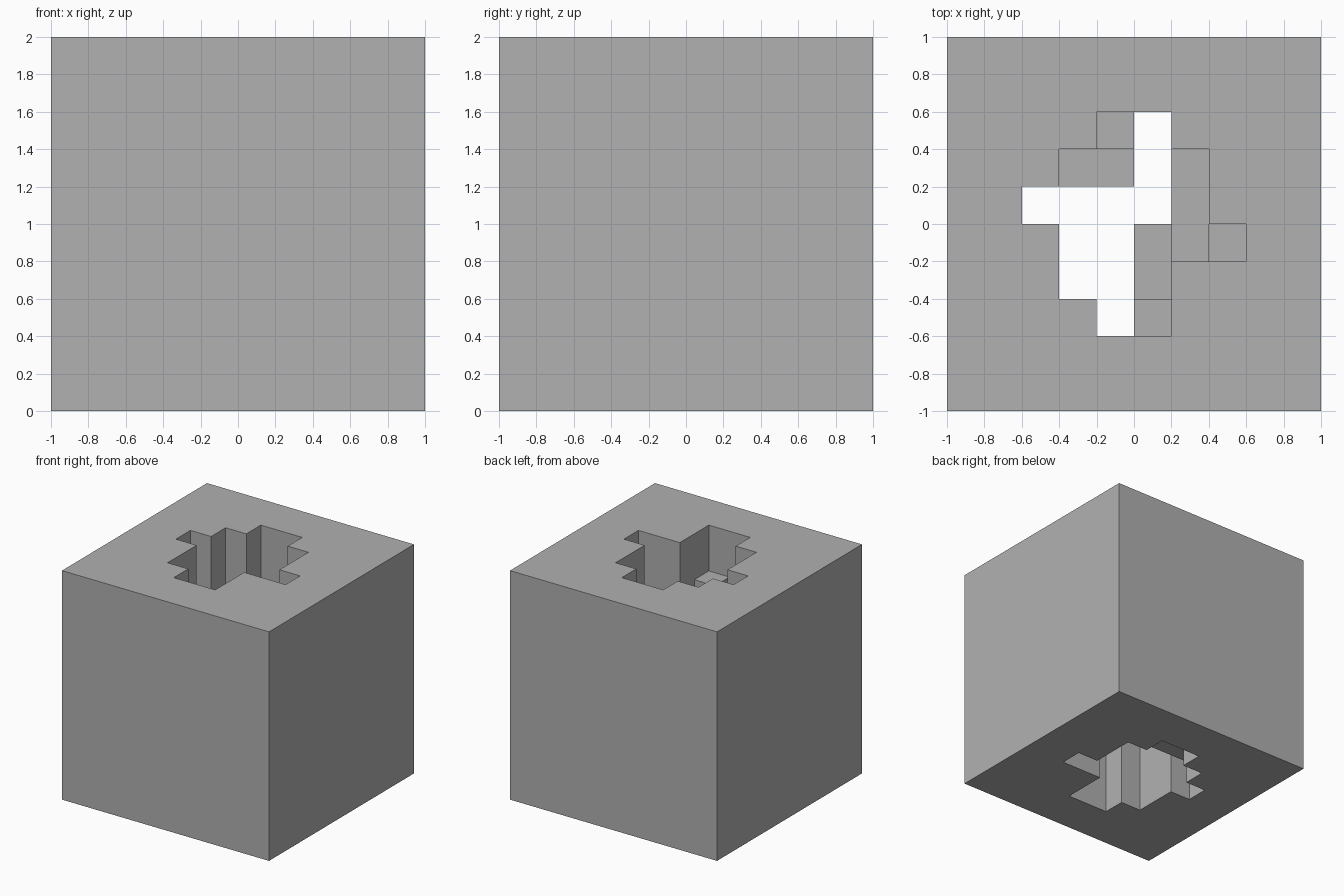
import bpy, bmesh, math
from mathutils import Vector

if "Cube" in bpy.data.objects:
    bpy.data.objects.remove(bpy.data.objects["Cube"])

N, S = 10, 0.2          # ten cells of 0.2 along each side

# Shaft outline shared by both ends: row -> (first column, last column)
SHAFT = {7: (4, 5), 6: (3, 6), 5: (2, 6), 4: (3, 7), 3: (3, 5), 2: (4, 5)}

# Ledges inside the shaft: columns, rows, bottom layer, top layer (exclusive)
LEDGES = [
    ((4, 4), (7, 7), 2, 7),
    ((3, 4), (6, 6), 1, 6),
    ((6, 6), (4, 6), 2, 7),
    ((7, 7), (4, 4), 2, 6),
    ((5, 5), (3, 4), 2, 6),
    ((5, 5), (2, 2), 3, 8),
]


def solid(i, j, k):
    if not all(0 <= v < N for v in (i, j, k)):
        return False
    first, last = SHAFT.get(j, (1, 0))
    if not first <= i <= last:
        return True
    return any(c[0] <= i <= c[1] and r[0] <= j <= r[1] and lo <= k < hi
               for c, r, lo, hi in LEDGES)


# Skin every solid cell where it meets an empty one
bm = bmesh.new()
verts = {}


def corner(p):
    key = tuple(round(v) for v in p)
    if key not in verts:
        verts[key] = bm.verts.new((key[0] * S - 1, key[1] * S - 1, key[2] * S))
    return verts[key]


for i in range(N):
    for j in range(N):
        for k in range(N):
            if not solid(i, j, k):
                continue
            for axis in range(3):
                for side in (-1, 1):
                    n = Vector((0, 0, 0))
                    n[axis] = side
                    if solid(i + int(n.x), j + int(n.y), k + int(n.z)):
                        continue
                    u = Vector((0, 0, 0))
                    u[(axis + 1) % 3] = 0.5
                    w = n.cross(u)
                    c = Vector((i + .5, j + .5, k + .5)) + n * 0.5
                    bm.faces.new([corner(c + a * u + b * w)
                                  for a, b in ((-1, -1), (1, -1), (1, 1), (-1, 1))])

# Merge the cells into large flat faces
bmesh.ops.dissolve_limit(bm, angle_limit=math.radians(1),
                         verts=bm.verts[:], edges=bm.edges[:])
mesh = bpy.data.meshes.new("cube_with_stepped_shaft")
bm.to_mesh(mesh)
bm.free()
block = bpy.data.objects.new("cube_with_stepped_shaft", mesh)
bpy.context.collection.objects.link(block)

# Mid grey surface
grey = bpy.data.materials.new("mid_grey")
grey.diffuse_color = (0.44, 0.44, 0.44, 1)
grey.use_nodes = True
grey.node_tree.nodes["Principled BSDF"].inputs["Base Color"].default_value = grey.diffuse_color
mesh.materials.append(grey)
